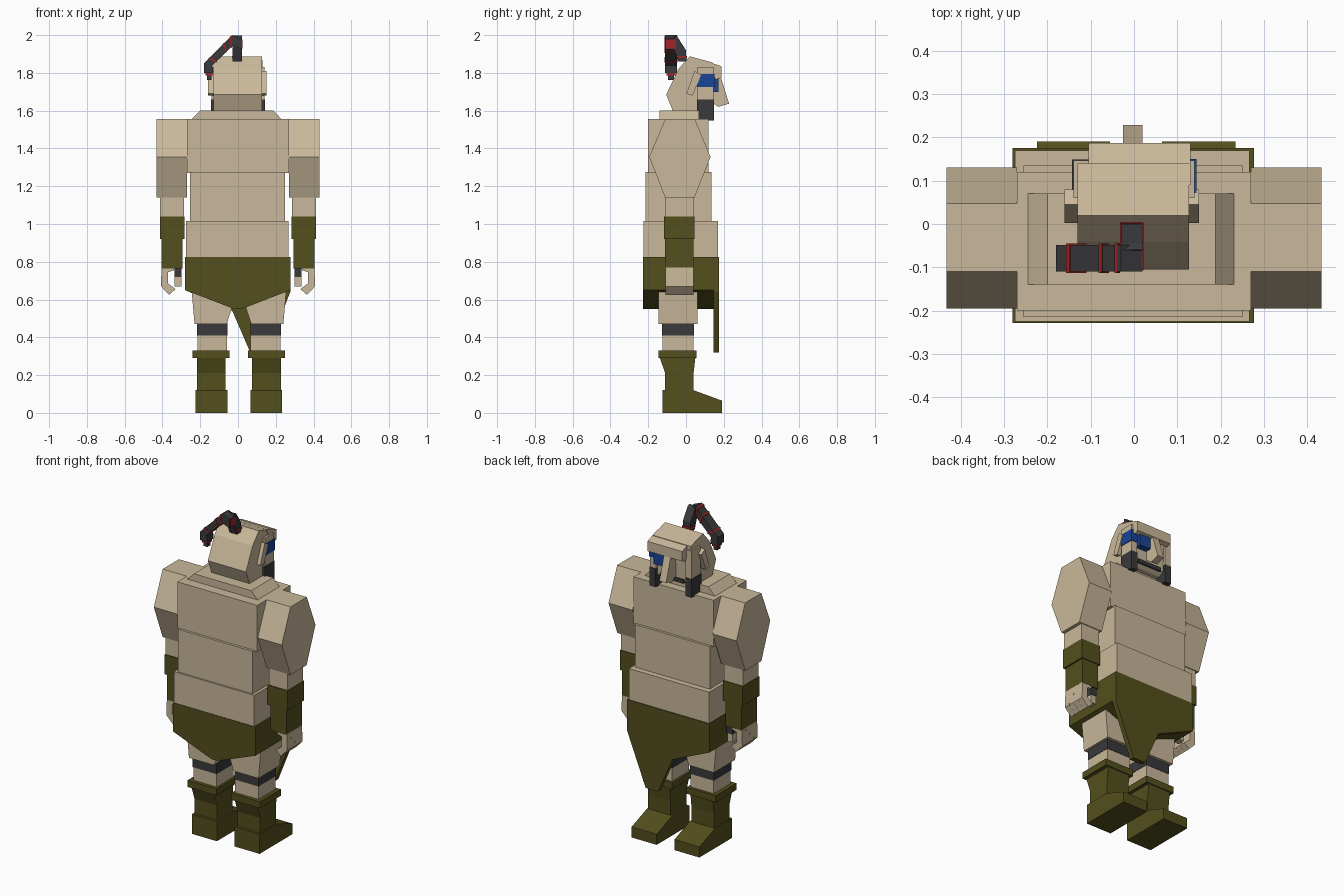
import bpy, bmesh
from mathutils import Vector

cube = bpy.data.objects.get("Cube")
if cube:
    bpy.data.objects.remove(cube, do_unlink=True)


def material(name, *rgb):
    col = [(c / 255) ** 2.2 for c in rgb] + [1]
    m = bpy.data.materials.new(name)
    m.use_nodes = True
    m.diffuse_color = col
    m.node_tree.nodes["Principled BSDF"].inputs["Base Color"].default_value = col
    return m


TAN = material("tan cloth", 200, 183, 153)
OLIVE = material("olive cloth", 84, 80, 35)
GREY = material("dark grey", 60, 60, 62)
RED = material("red band", 160, 42, 46)
BLUE = material("blue paint", 32, 70, 150)


def finish(name, bm, mat):
    bmesh.ops.recalc_face_normals(bm, faces=bm.faces)
    mesh = bpy.data.meshes.new(name)
    bm.to_mesh(mesh)
    bm.free()
    mesh.materials.append(mat)
    ob = bpy.data.objects.new(name, mesh)
    bpy.context.collection.objects.link(ob)
    return ob


def prism(name, axis, pts, lo, hi, mat):
    """Extrude a profile along x (pts are y,z) or along y (pts are x,z)."""
    bm = bmesh.new()

    def place(p, d):
        return (d, p[0], p[1]) if axis == "x" else (p[0], d, p[1])
    face = bm.faces.new([bm.verts.new(place(p, lo)) for p in pts])
    ext = bmesh.ops.extrude_face_region(bm, geom=[face])
    shift = Vector((hi - lo, 0, 0) if axis == "x" else (0, hi - lo, 0))
    bmesh.ops.translate(bm, vec=shift,
                        verts=[v for v in ext["geom"] if isinstance(v, bmesh.types.BMVert)])
    return finish(name, bm, mat)


def frustum(name, bottom, top, z0, z1, mat):
    """Block whose bottom and top rectangles are (x0, x1, y0, y1)."""
    bm = bmesh.new()
    rings = []
    for (x0, x1, y0, y1), z in ((bottom, z0), (top, z1)):
        rings.append([bm.verts.new((x, y, z)) for x, y in
                      ((x0, y0), (x1, y0), (x1, y1), (x0, y1))])
    for ring in rings:
        bm.faces.new(ring)
    for i in range(4):
        j = (i + 1) % 4
        bm.faces.new((rings[0][i], rings[0][j], rings[1][j], rings[1][i]))
    return finish(name, bm, mat)


def box(name, x0, x1, y0, y1, z0, z1, mat):
    return frustum(name, (x0, x1, y0, y1), (x0, x1, y0, y1), z0, z1, mat)


# Torso
frustum("collar", (-.25, .235, -.14, .07), (-.2, .188, -.14, .07), 1.55, 1.6, TAN)
box("chest", -.27, .27, -.2, .12, 1.27, 1.555, TAN)
box("midriff", -.255, .25, -.215, .135, 1.01, 1.275, TAN)
box("belly", -.275, .267, -.225, .17, .82, 1.015, TAN)

# Skirt with pointed underside and an uneven front flap
prism("skirt", "y", [(-.28, .825), (.277, .825), (.277, .65), (.02, .55), (-.02, .55),
                     (-.28, .65)], -.228, .15, OLIVE)
prism("front_flap", "y", [(-.28, .825), (.277, .825), (.277, .64), (.15, .32), (.065, .32),
                          (-.03, .54), (-.28, .65)], .145, .175, OLIVE)

# Limbs, built once per side
for s, side in ((-1, "right"), (1, "left")):
    def X(a, b, c=0.0):
        return tuple(sorted((s * a + c, s * b + c)))

    # Arm
    prism(side + "_upper_arm", "x", [(-.11, 1.555), (.047, 1.555), (.13, 1.355), (.045, 1.14),
                                     (-.11, 1.14), (-.195, 1.355)], *X(.27, .432), TAN)
    box(side + "_elbow", *X(.285, .412), -.11, .04, 1.03, 1.145, TAN)
    box(side + "_cuff", *X(.282, .414), -.116, .045, .92, 1.04, OLIVE)
    box(side + "_forearm", *X(.295, .404), -.11, .04, .765, .925, OLIVE)

    # Curled hand, with a cover over the thumb
    hand = [(.34, .77), (.405, .77), (.408, .67), (.365, .625), (.33, .655),
            (.37, .685), (.37, .745), (.34, .755)]
    for i in range(4):
        y = -.108 + i * .037
        prism(side + "_finger_%d" % i, "y", [(s * x, z) for x, z in hand], y, y + .0365, TAN)
    box(side + "_thumb", *X(.3, .335), -.015, .03, .67, .725, TAN)
    box(side + "_thumb_cover", *X(.298, .337), -.018, .033, .72, .77, GREY)

    # Leg
    c = .005
    frustum(side + "_thigh", (*X(.065, .235, c), -.145, .06), (*X(.01, .25, c), -.145, .06),
            .47, .64, TAN)
    box(side + "_knee_strap", *X(.06, .222, c), -.127, .042, .41, .475, GREY)
    box(side + "_shin", *X(.062, .22, c), -.124, .04, .32, .41, TAN)
    box(side + "_boot_cuff", *X(.049, .245, c), -.145, .056, .29, .33, OLIVE)
    frustum(side + "_boot_flare", (*X(.07, .222, c), -.11, .04),
            (*X(.07, .222, c), -.14, .05), .21, .295, OLIVE)
    box(side + "_boot_shaft", *X(.07, .222, c), -.11, .04, .11, .21, OLIVE)
    prism(side + "_foot", "x", [(-.125, 0), (.19, 0), (.19, .065), (.04, .12), (-.125, .12)],
          *X(.06, .229, c), OLIVE)

    # Helmet side pieces
    box(side + "_cheek_guard", *X(.1, .14), .06, .146, 1.65, 1.83, TAN)
    box(side + "_jaw_guard", *X(.1, .143), .057, .149, 1.548, 1.66, GREY)
    prism(side + "_ear_flap", "x", [(.045, 1.81), (.08, 1.79), (.035, 1.68), (.002, 1.69)],
          *X(.12, .155, -.005), TAN)

# Head
prism("head", "x", [(-.07, 1.6), (-.105, 1.685), (-.04, 1.82), (.02, 1.888), (.14, 1.855),
                    (.13, 1.62), (.1, 1.6)], -.13, .127, TAN)
prism("brow", "x", [(.09, 1.869), (.187, 1.835), (.187, 1.775), (.16, 1.765), (.12, 1.8)],
      -.105, .13, TAN)
prism("nose", "x", [(.13, 1.775), (.185, 1.775), (.228, 1.637), (.17, 1.62), (.13, 1.65)],
      -.025, .02, TAN)
box("mouth_slot", -.08, .08, .125, .137, 1.612, 1.636, GREY)

# Blue paint over one eye
box("eye_paint", .025, .1, .13, .172, 1.7, 1.772, BLUE)
box("cheek_paint", .097, .144, .058, .15, 1.725, 1.795, BLUE)

# Braid rising from the crown and folding to one side
prism("braid_root", "x", [(-.06, 1.998), (-.045, 1.99), (0, 1.92), (.002, 1.86), (-.04, 1.86),
                          (-.065, 1.93)], -.03, .02, GREY)
prism("braid", "y", [(-.03, 2), (.02, 1.98), (.02, 1.925), (-.03, 1.942), (-.135, 1.84),
                     (-.13, 1.8), (-.18, 1.8), (-.18, 1.85)], -.11, -.048, GREY)
box("braid_tip", -.165, -.14, -.095, -.063, 1.762, 1.79, GREY)
box("braid_tip_band", -.172, -.135, -.102, -.056, 1.785, 1.803, RED)
box("braid_root_band", -.032, .022, -.047, .005, 1.878, 1.89, RED)
box("braid_end_plate", .019, .023, -.106, -.052, 1.93, 1.977, RED)

# Red bands around the slanted part of the braid
outer = Vector((-.03, 2)), Vector((-.18, 1.85))
inner = Vector((-.03, 1.942)), Vector((-.135, 1.84))
for i, t in enumerate((.04, .28, .78)):
    a, b = (outer[0].lerp(outer[1], k) for k in (t, t + .05))
    d, e = (inner[0].lerp(inner[1], k) for k in (t, t + .05))
    grow = Vector((-.002, .002))
    prism("braid_band_%d" % i, "y", [a + grow, b + grow, e - grow, d - grow],
          -.113, -.045, RED)
